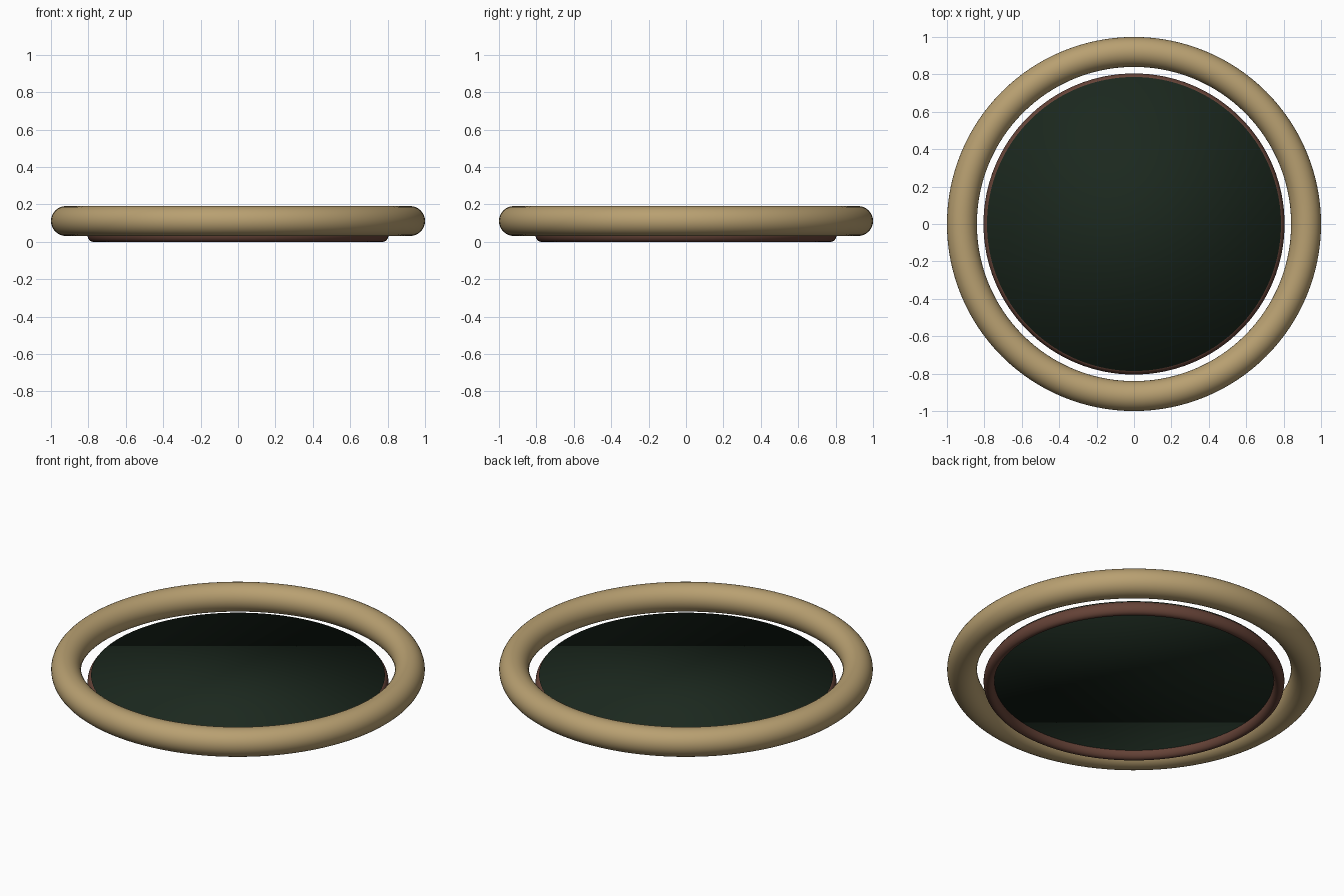
import bpy

if "Cube" in bpy.data.objects:
    bpy.data.objects.remove(bpy.data.objects["Cube"], do_unlink=True)


def material(name, rgb):
    mat = bpy.data.materials.new(name)
    mat.use_nodes = True
    colour = (*rgb, 1.0)
    mat.diffuse_color = colour
    mat.node_tree.nodes["Principled BSDF"].inputs["Base Color"].default_value = colour
    return mat


def finish(name, mat):
    obj = bpy.context.object
    obj.name = name
    obj.data.materials.append(mat)
    bpy.ops.object.shade_smooth()


def ring(name, outer, half_width, half_height, z, mat):
    """Ring with an oval section, given by its outer radius."""
    bpy.ops.mesh.primitive_torus_add(
        location=(0, 0, z), major_radius=outer - half_width, minor_radius=half_width,
        major_segments=128, minor_segments=32)
    bpy.context.object.scale.z = half_height / half_width
    bpy.ops.object.transform_apply(location=False, rotation=False, scale=True)
    finish(name, mat)


tan = material("tan", (0.48, 0.35, 0.165))
brown = material("reddish brown", (0.13, 0.055, 0.038))
dark_green = material("dark green", (0.011, 0.021, 0.013))

# Large floating outer ring
ring("outer_ring", 1.0, 0.08, 0.08, 0.111, tan)

# Narrow, taller rim around the disc
ring("disc_rim", 0.805, 0.029, 0.038, 0.038, brown)

# Disc set into the upper half of the rim, softly shaded across its edge
bottom, top = 0.042, 0.079
bpy.ops.mesh.primitive_cylinder_add(
    vertices=128, radius=0.786, depth=top - bottom, location=(0, 0, (top + bottom) / 2))
finish("disc", dark_green)
